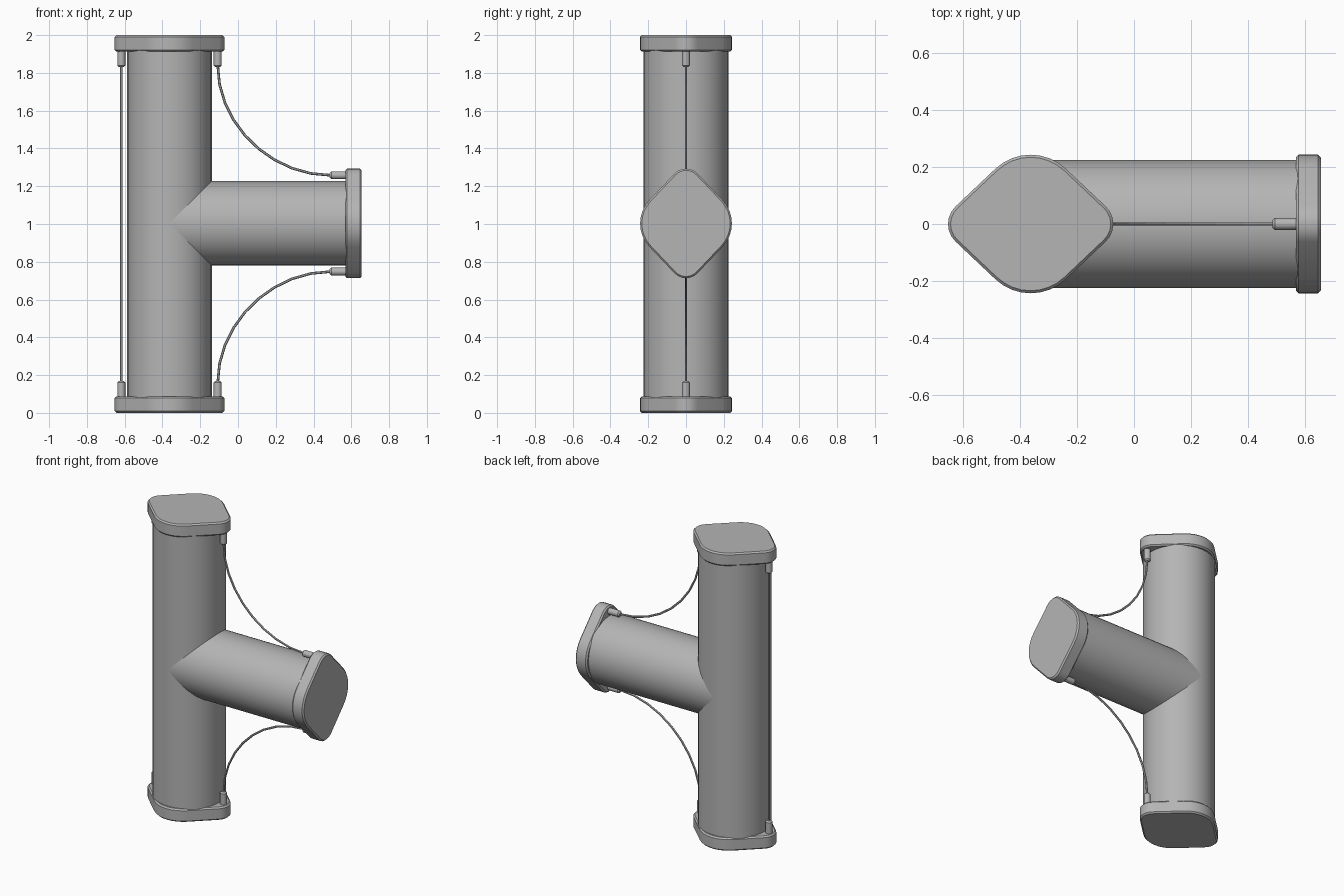
import bpy, bmesh, math
from mathutils import Matrix, Vector

if "Cube" in bpy.data.objects:
    bpy.data.objects.remove(bpy.data.objects["Cube"])

CX, CZ = -0.3625, 1.003       # axis of upright pipe, height of branch
R_PIPE, R_CABLE = 0.224, 0.007
T = 0.087                     # flange thickness
LUG = 0.255                   # lug offset from pipe axis

# Dark grey metal for every part
metal = bpy.data.materials.new("dark_metal")
metal.diffuse_color = (0.46, 0.46, 0.46, 1)
metal.use_nodes = True
metal.node_tree.nodes["Principled BSDF"].inputs["Base Color"].default_value = metal.diffuse_color


def frame(origin, direction, long_axis):
    """Local z along direction, local x along long_axis."""
    z, x = Vector(direction), Vector(long_axis)
    m = Matrix((x, z.cross(x), z)).transposed().to_4x4()
    return Matrix.Translation(origin) @ m


def prism(name, outline, length, bevel, m, both=True):
    """Extrude an outline along local z and chamfer its rim(s)."""
    bm = bmesh.new()
    f = bm.faces.new([bm.verts.new((x, y, 0)) for x, y in outline])
    ext = bmesh.ops.extrude_face_region(bm, geom=[f])
    top = [g for g in ext["geom"] if isinstance(g, bmesh.types.BMVert)]
    bmesh.ops.translate(bm, verts=top, vec=(0, 0, length))
    if not any(len(e.link_faces) == 2 for e in f.edges):
        bm.faces.new(list(f.verts))
    bmesh.ops.recalc_face_normals(bm, faces=bm.faces[:])
    if bevel:
        rim = [e for e in bm.edges
               if abs(e.verts[0].co.z - e.verts[1].co.z) < 1e-6
               and (both or e.verts[0].co.z > length / 2)]
        bmesh.ops.bevel(bm, geom=rim, offset=bevel, segments=1,
                        profile=0.5, affect='EDGES')
    bm.transform(m)
    me = bpy.data.meshes.new(name)
    bm.to_mesh(me)
    bm.free()
    me.materials.append(metal)
    ob = bpy.data.objects.new(name, me)
    bpy.context.collection.objects.link(ob)
    bpy.context.view_layer.objects.active = ob
    bpy.ops.object.select_all(action='DESELECT')
    ob.select_set(True)
    bpy.ops.object.shade_smooth_by_angle(angle=math.radians(30))


def circle(r, n):
    return [(r * math.cos(2 * math.pi * i / n), r * math.sin(2 * math.pi * i / n))
            for i in range(n)]


def flange_outline(R=0.18, r=0.085, half_x=0.29, half_y=0.243):
    """Rounded diamond: four arcs joined by their common tangents."""
    d, h = half_x - r, half_y - R
    a = math.atan2(-h, d) + math.acos((R - r) / math.hypot(d, h))
    arcs = [(d, 0, r, -a, a, 6), (0, h, R, a, math.pi - a, 8),
            (-d, 0, r, math.pi - a, math.pi + a, 6),
            (0, -h, R, math.pi + a, 2 * math.pi - a, 8)]
    return [(x + q * math.cos(s + (e - s) * i / n), y + q * math.sin(s + (e - s) * i / n))
            for x, y, q, s, e, n in arcs for i in range(n + 1)]


def cable(name, pts):
    """Thin wire along a Bezier given by four control points."""
    cu = bpy.data.curves.new(name, 'CURVE')
    cu.dimensions = '3D'
    cu.bevel_depth, cu.bevel_resolution, cu.use_fill_caps = R_CABLE, 1, True
    sp = cu.splines.new('BEZIER')
    sp.bezier_points.add(1)
    sp.resolution_u = 9
    sp.use_smooth = False
    cu.resolution_u = 9
    p0, c0, c1, p1 = [Vector((x, 0, z)) for x, z in pts]
    for bp, co, l, r in ((sp.bezier_points[0], p0, 2 * p0 - c0, c0),
                         (sp.bezier_points[1], p1, c1, 2 * p1 - c1)):
        bp.handle_left_type = bp.handle_right_type = 'FREE'
        bp.co, bp.handle_left, bp.handle_right = co, l, r
    cu.materials.append(metal)
    bpy.context.collection.objects.link(bpy.data.objects.new(name, cu))


# Pipes
prism("upright_pipe", circle(R_PIPE, 32), 2 - T, 0,
      frame((CX, 0, T / 2), (0, 0, 1), (1, 0, 0)))
prism("branch_pipe", circle(R_PIPE, 32), 0.6 - CX, 0,
      frame((CX, 0, CZ), (1, 0, 0), (0, 0, 1)))

# Flanges, each with two lugs pointing back along its pipe
ends = {"bottom": ((CX, 0, 0), (0, 0, 1), (1, 0, 0)),
        "top": ((CX, 0, 2), (0, 0, -1), (1, 0, 0)),
        "branch": ((0.655, 0, CZ), (-1, 0, 0), (0, 0, 1))}
for name, args in ends.items():
    m = frame(*args)
    prism(name + "_flange", flange_outline(), T, 0.009, m)
    for i, s in enumerate((-1, 1)):
        prism(f"{name}_cable_lug_{i + 1}", circle(0.021, 16), 0.093, 0.009,
              m @ Matrix.Translation((s * LUG, 0, T - 0.01)), both=False)

# Cables: straight at the back, curved above and below the branch
xl, xr = CX - LUG, CX + LUG
cable("straight_cable", [(xl, 0.15), (xl, 0.7), (xl, 1.3), (xl, 1.85)])
for name, s, z in (("upper_cable", 1, 1.84), ("lower_cable", -1, 0.16)):
    zb = CZ + s * LUG
    cable(name, [(xr, z), (xr, z - s * 0.31), (0.17, zb), (0.49, zb)])
